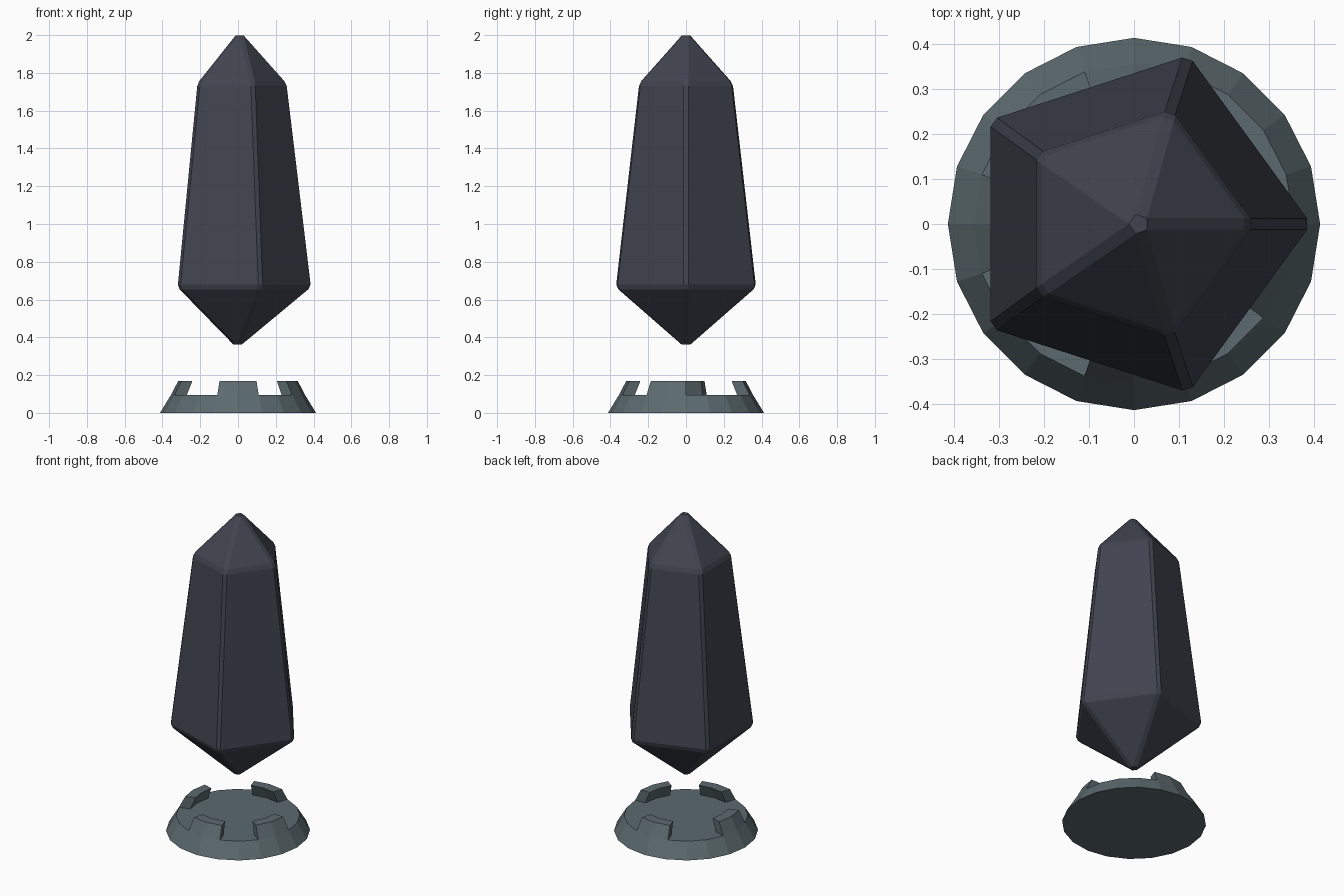
import bpy, bmesh, math

if "Cube" in bpy.data.objects:
    bpy.data.objects.remove(bpy.data.objects["Cube"])


def material(name, rgb):
    m = bpy.data.materials.new(name)
    m.diffuse_color = (*rgb, 1)
    m.use_nodes = True
    m.node_tree.nodes["Principled BSDF"].inputs["Base Color"].default_value = m.diffuse_color
    return m


def make_object(name, bm, mat):
    bmesh.ops.recalc_face_normals(bm, faces=bm.faces[:])
    me = bpy.data.meshes.new(name)
    bm.to_mesh(me)
    bm.free()
    me.materials.append(mat)
    ob = bpy.data.objects.new(name, me)
    bpy.context.collection.objects.link(ob)
    return ob


def ring(bm, n, r, z):
    return [bm.verts.new((r * math.cos(2 * math.pi * i / n),
                          r * math.sin(2 * math.pi * i / n), z)) for i in range(n)]


def bridge(bm, a, b):
    n = len(a)
    return [bm.faces.new((a[i], a[(i + 1) % n], b[(i + 1) % n], b[i])) for i in range(n)]


# floating five-sided crystal with chamfered edges
bm = bmesh.new()
low = ring(bm, 5, 0.395, 0.665)
high = ring(bm, 5, 0.265, 1.745)
bridge(bm, low, high)
tip = bm.verts.new((0.012, 0, 2.029))
point = bm.verts.new((0, 0, 0.337))
for i in range(5):
    j = (i + 1) % 5
    bm.faces.new((high[i], high[j], tip))
    bm.faces.new((low[j], low[i], point))
bmesh.ops.recalc_face_normals(bm, faces=bm.faces[:])
bmesh.ops.bevel(bm, geom=bm.edges[:], offset=0.015, offset_type='OFFSET',
                segments=1, profile=0.5, affect='EDGES')
make_object("crystal", bm, material("dark slate", (0.052, 0.058, 0.078)))

# round pedestal with a flat floor
bm = bmesh.new()
foot = ring(bm, 20, 0.413, 0)
rim = ring(bm, 20, 0.355, 0.095)
inner = ring(bm, 20, 0.285, 0.095)
bm.faces.new(foot[::-1])
bridge(bm, foot, rim)
top = bridge(bm, rim, inner)
bm.faces.new(inner)
bmesh.ops.recalc_face_normals(bm, faces=bm.faces[:])

# four leaning teeth raised from pairs of rim segments
for start in (4, 9, 14, 18):
    out = bmesh.ops.extrude_face_region(bm, geom=[top[start], top[start + 1]])
    for v in [g for g in out["geom"] if isinstance(g, bmesh.types.BMVert)]:
        v.co.x *= 0.89
        v.co.y *= 0.89
        v.co.z = 0.17
    bmesh.ops.delete(bm, geom=[top[start], top[start + 1]], context='FACES')
make_object("pedestal", bm, material("grey stone", (0.105, 0.142, 0.156)))
